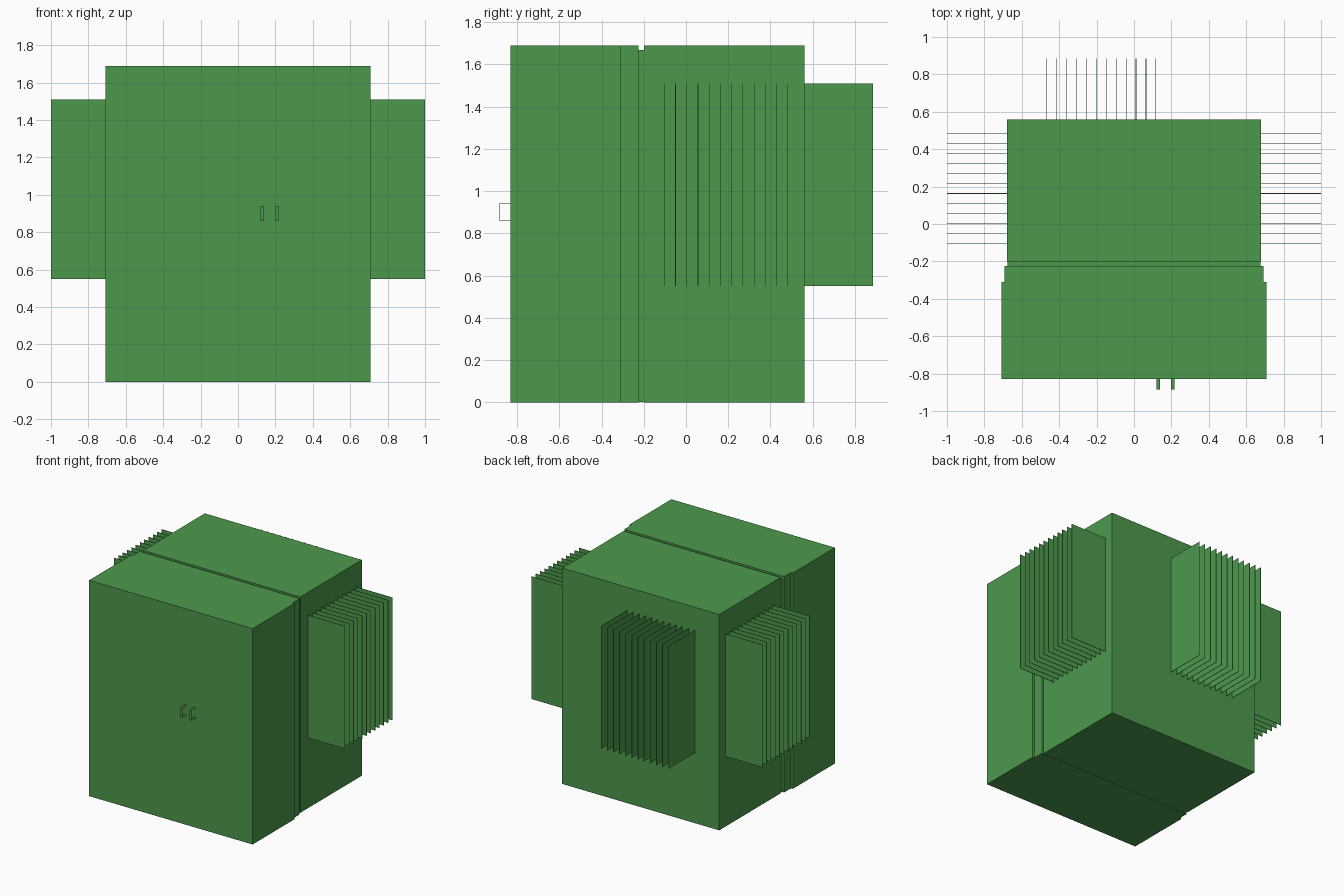
import bpy

if "Cube" in bpy.data.objects:
    bpy.data.objects.remove(bpy.data.objects["Cube"])

paint = bpy.data.materials.new("green_paint")
paint.diffuse_color = (0.073, 0.318, 0.073, 1)
paint.use_nodes = True
paint.node_tree.nodes["Principled BSDF"].inputs["Base Color"].default_value = paint.diffuse_color

HEIGHT = 1.69


def prism(name, outline, depth, place):
    """Extrude a 2D outline by depth; place maps (u, v, w) to x, y, z."""
    n = len(outline)
    verts = [place(u, v, w) for w in (0, depth) for u, v in outline]
    faces = [tuple(range(n))[::-1], tuple(range(n, 2 * n))]
    faces += [(i, (i + 1) % n, n + (i + 1) % n, n + i) for i in range(n)]
    mesh = bpy.data.meshes.new(name)
    mesh.from_pydata(verts, [], faces)
    mesh.materials.append(paint)
    obj = bpy.data.objects.new(name, mesh)
    bpy.context.collection.objects.link(obj)
    return obj


def box(name, x, y, z):
    outline = [(x[0], y[0]), (x[1], y[0]), (x[1], y[1]), (x[0], y[1])]
    return prism(name, outline, z[1] - z[0], lambda u, v, w: (u, v, z[0] + w))


def upright(u, v, w):
    return (u, v, w)


# Front cabinet with stepped rear edges
right_side = [(0.708, -0.83), (0.708, -0.31), (0.692, -0.31), (0.692, -0.225)]
cabinet = right_side + [(-x, y) for x, y in reversed(right_side)]
prism("front_cabinet", cabinet, HEIGHT, upright)

# Recessed seam and main tank
box("seam_joint", (-0.676, 0.676), (-0.225, -0.2), (0.002, 1.668))
box("main_tank", (-0.68, 0.68), (-0.2, 0.56), (0, HEIGHT))

# Cooling fins: two side banks and one rear bank
FIN, COUNT, STEP = 0.003, 12, 0.0532
fin_z = (0.55, 1.51)
for i in range(COUNT):
    y = -0.103 + i * STEP
    for side, label in ((1, "right"), (-1, "left")):
        x = sorted((side * 0.68, side * 1.0))
        box(f"{label}_fin_{i + 1}", x, (y - FIN / 2, y + FIN / 2), fin_z)
    x = -0.468 + i * STEP
    box(f"rear_fin_{i + 1}", (x - FIN / 2, x + FIN / 2), (0.56, 0.885), fin_z)

# Door handles: thin bent strips forming open brackets
T = 0.002
bracket = [(-0.83, 0.86), (-0.885, 0.86), (-0.885, 0.94), (-0.83, 0.94),
           (-0.83, 0.94 - T), (-0.885 + T, 0.94 - T),
           (-0.885 + T, 0.86 + T), (-0.83, 0.86 + T)]
for label, x0 in (("left", 0.121), ("right", 0.199)):
    prism(f"{label}_door_handle", bracket[::-1], 0.018,
          lambda u, v, w, x0=x0: (x0 + w, u, v))
